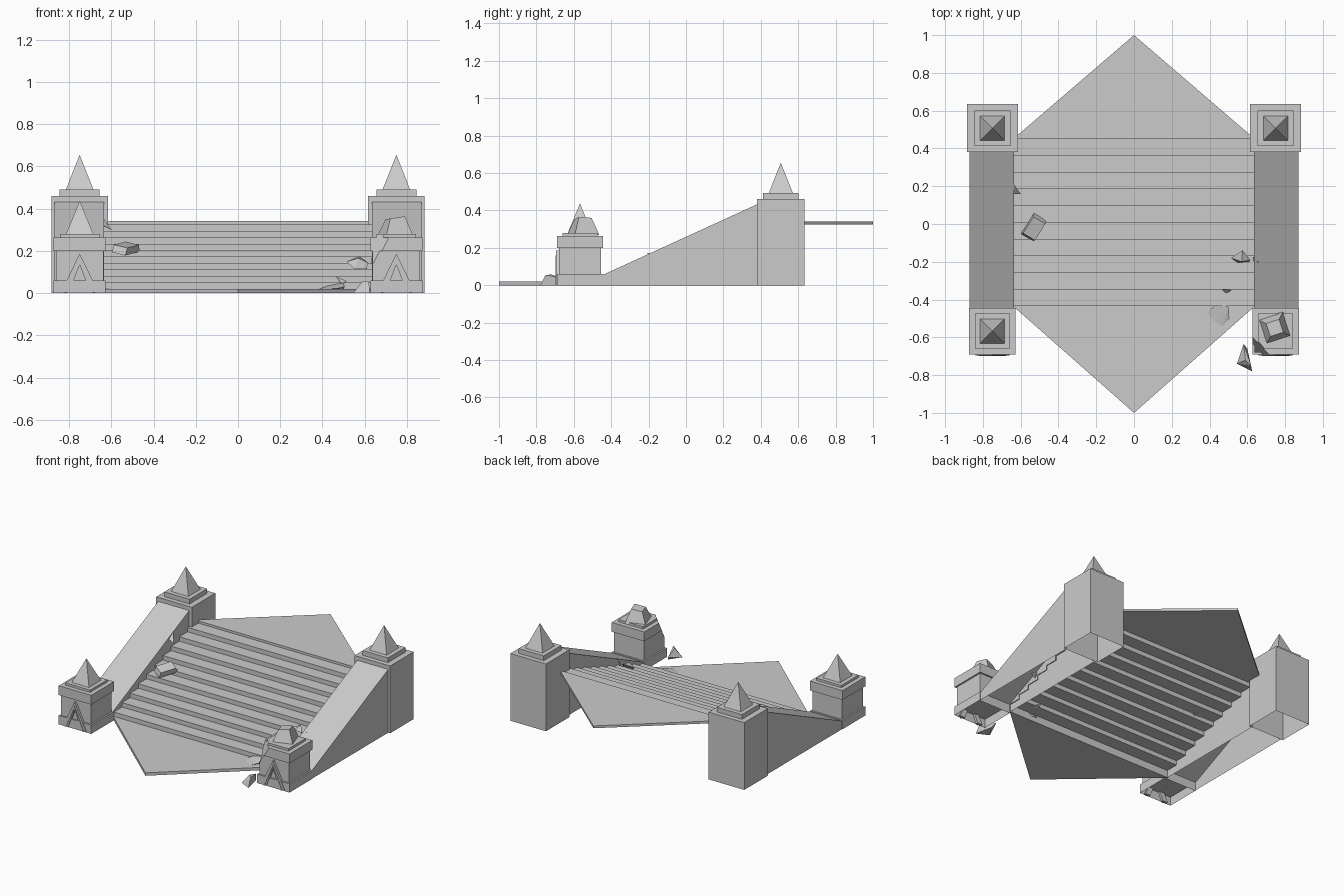
import bpy, bmesh, math
from mathutils import Vector, Matrix

if "Cube" in bpy.data.objects:
    bpy.data.objects.remove(bpy.data.objects["Cube"], do_unlink=True)

stone = bpy.data.materials.new("grey_stone")
GREY = (0.6, 0.6, 0.6, 1)
stone.use_nodes = True
stone.diffuse_color = GREY
stone.node_tree.nodes["Principled BSDF"].inputs["Base Color"].default_value = GREY


def finish(bm, name, closed=True):
    if closed:
        bmesh.ops.recalc_face_normals(bm, faces=bm.faces)
    mesh = bpy.data.meshes.new(name)
    bm.to_mesh(mesh)
    bm.free()
    mesh.materials.append(stone)
    obj = bpy.data.objects.new(name, mesh)
    bpy.context.collection.objects.link(obj)
    return obj


def add_frustum(bm, x, y, z0, z1, half0, half1, open_base=False, turn=0):
    """Square block, tapered block or (half1 = 0) pyramid."""
    place = Matrix.Translation((x, y, (z0 + z1) / 2)) @ Matrix.Rotation(turn, 4, 'Z')
    geo = bmesh.ops.create_cone(bm, cap_ends=True, segments=4, depth=z1 - z0,
                                radius1=half0 * math.sqrt(2), radius2=half1 * math.sqrt(2),
                                matrix=place @ Matrix.Rotation(math.pi / 4, 4, 'Z'))
    if open_base:
        faces = {f for v in geo["verts"] for f in v.link_faces}
        base = [f for f in faces if f.calc_center_median().z < z0 + 1e-4]
        bmesh.ops.delete(bm, geom=base, context='FACES_ONLY')


def prism(name, outline, direction, skip_bottom=False):
    """Extrude a flat outline along a direction."""
    bm = bmesh.new()
    face = bm.faces.new([bm.verts.new(p) for p in outline])
    out = bmesh.ops.extrude_face_region(bm, geom=[face], use_keep_orig=True)
    moved = [g for g in out["geom"] if isinstance(g, bmesh.types.BMVert)]
    bmesh.ops.translate(bm, verts=moved, vec=direction)
    bmesh.ops.recalc_face_normals(bm, faces=bm.faces)
    if skip_bottom:
        low = [f for f in bm.faces if all(v.co.z < 1e-4 for v in f.verts)]
        bmesh.ops.delete(bm, geom=low, context='FACES_ONLY')
    return finish(bm, name, False)


def chunk(name, points):
    """Broken stone: the hull of a few points."""
    bm = bmesh.new()
    for p in points:
        bm.verts.new(p)
    bmesh.ops.convex_hull(bm, input=bm.verts)
    return finish(bm, name)


def slab(name, centre, size, angles):
    """Fallen block, tilted."""
    bm = bmesh.new()
    bmesh.ops.create_cube(bm, size=1)
    for v in bm.verts:
        v.co.x *= 0.8 if v.co.z > 0 else 1
    rot = Matrix.Identity(4)
    for angle, axis in zip(angles, "XYZ"):
        rot = Matrix.Rotation(math.radians(angle), 4, axis) @ rot
    bmesh.ops.transform(bm, verts=bm.verts,
                        matrix=Matrix.Translation(centre) @ rot @ Matrix.Diagonal((*size, 1)))
    return finish(bm, name)


# Staircase sheet, open underneath
STEPS, RUN, RISE, FRONT = 10, 0.0885, 0.0305, -0.435
bm = bmesh.new()
path = []
for i in range(STEPS):
    y, z = FRONT + i * RUN, 0.02 + i * RISE
    path += [(y, z), (y, z + RISE)]
path.append((FRONT + STEPS * RUN, 0.02 + STEPS * RISE))
rows = [[bm.verts.new((x, y, z)) for x in (-0.64, 0.64)] for y, z in path]
for a, b in zip(rows, rows[1:]):
    bm.faces.new((a[0], a[1], b[1], b[0]))
finish(bm, "staircase", False)

# Pointed landings
prism("lower_landing", [(-0.64, FRONT, 0), (0.64, FRONT, 0), (0, -1, 0)], (0, 0, 0.02))
prism("upper_landing", [(-0.64, 0.45, 0.325), (0.64, 0.45, 0.325), (0, 1, 0.325)], (0, 0, 0.016))

for side, label in ((-1, "right"), (1, "left")):
    # Sloped side wall
    x = -0.87 if side < 0 else 0.635
    prism(label + "_ramp_wall",
          [(x, -0.45, 0), (x, 0.385, 0), (x, 0.385, 0.435), (x, -0.45, 0.053)],
          (0.235, 0, 0), True)

    # Tall rear tower
    x, y = side * 0.75, 0.507
    bm = bmesh.new()
    add_frustum(bm, x, y, 0, 0.46, 0.127, 0.127, True)
    bmesh.ops.scale(bm, verts=bm.verts, vec=(1.06, 1, 1),
                    space=Matrix.Translation((-x, 0, 0)))
    add_frustum(bm, x, y, 0.46, 0.492, 0.095, 0.095)
    add_frustum(bm, x, y, 0.492, 0.655, 0.065, 0)
    finish(bm, label + "_rear_tower", False)

    # Short front tower
    y = -0.567
    bm = bmesh.new()
    for z0, z1, half in ((0, 0.06, 0.123), (0.06, 0.2, 0.112),
                         (0.2, 0.264, 0.123), (0.264, 0.28, 0.093)):
        add_frustum(bm, x, y, z0, z1, half, half, z0 == 0)
    if side > 0:
        # Broken inner front corner
        p, q, r = Vector((0.715, -0.69, 0.264)), Vector((0.627, -0.6, 0.264)), Vector((0.635, -0.69, 0.11))
        normal = (q - p).cross(r - p).normalized()
        if normal.dot(Vector((x, y, 0.1)) - p) > 0:
            normal.negate()
        cut = bmesh.ops.bisect_plane(bm, geom=bm.verts[:] + bm.edges[:] + bm.faces[:],
                                     plane_co=p, plane_no=normal, clear_outer=True)
        rim = [g for g in cut["geom_cut"] if isinstance(g, bmesh.types.BMEdge)]
        bmesh.ops.edgeloop_fill(bm, edges=rim)
    finish(bm, label + "_front_tower", False)

    # Gable moulding on the tower front
    def gable(half, top, y):
        return [(x - half, y, 0.003), (x, y, top), (x + half, y, 0.003)]
    outer, inner = gable(0.09, 0.187, -0.695), gable(0.05, 0.135, -0.695)
    prism(label + "_gable_frame", outer + inner[::-1], (0, 0.02, 0))
    ridge, hollow = gable(0.072, 0.16, -0.699), gable(0.062, 0.147, -0.699)
    prism(label + "_gable_bead", ridge + hollow[::-1], (0, 0.01, 0))

# Spires: one whole, one snapped and twisted
bm = bmesh.new()
add_frustum(bm, -0.75, -0.567, 0.28, 0.437, 0.065, 0)
finish(bm, "right_front_spire")
bm = bmesh.new()
add_frustum(bm, 0.745, -0.55, 0.27, 0.357, 0.068, 0.036, turn=math.radians(18))
for v in bm.verts:
    if v.co.z > 0.3:
        v.co.z += (v.co.x - 0.745) * 0.15
finish(bm, "left_front_spire_stump")

# Fallen rubble
slab("rubble_block", (-0.53, -0.02, 0.212), (0.13, 0.075, 0.035), (12, -8, 58))
chunk("rubble_wall_chip", [(-0.675, 0.18, 0.335), (-0.635, 0.21, 0.353),
                           (-0.635, 0.16, 0.32), (-0.6, 0.16, 0.3)])
chunk("rubble_step_piece", [(0.515, -0.18, 0.15), (0.575, -0.14, 0.175), (0.615, -0.19, 0.145),
                            (0.61, -0.2, 0.115), (0.55, -0.205, 0.115), (0.57, -0.2, 0.165)])
chunk("rubble_ramp_chip", [(0.63, -0.175, 0.165), (0.66, -0.205, 0.172),
                           (0.635, -0.2, 0.13), (0.65, -0.18, 0.15)])
chunk("rubble_small_chip", [(0.465, -0.345, 0.078), (0.515, -0.35, 0.055),
                            (0.485, -0.33, 0.05), (0.49, -0.37, 0.045)])
chunk("rubble_flat_piece", [(0.385, -0.47, 0.02), (0.44, -0.42, 0.04), (0.5, -0.44, 0.048),
                            (0.505, -0.5, 0.03), (0.47, -0.54, 0.022), (0.43, -0.52, 0.02),
                            (0.5, -0.48, 0.018)])
chunk("rubble_shard", [(0.58, -0.635, 0.03), (0.545, -0.74, 0.0), (0.625, -0.78, 0.0),
                       (0.59, -0.72, 0.057), (0.62, -0.75, 0.055), (0.6, -0.66, 0.0)])
